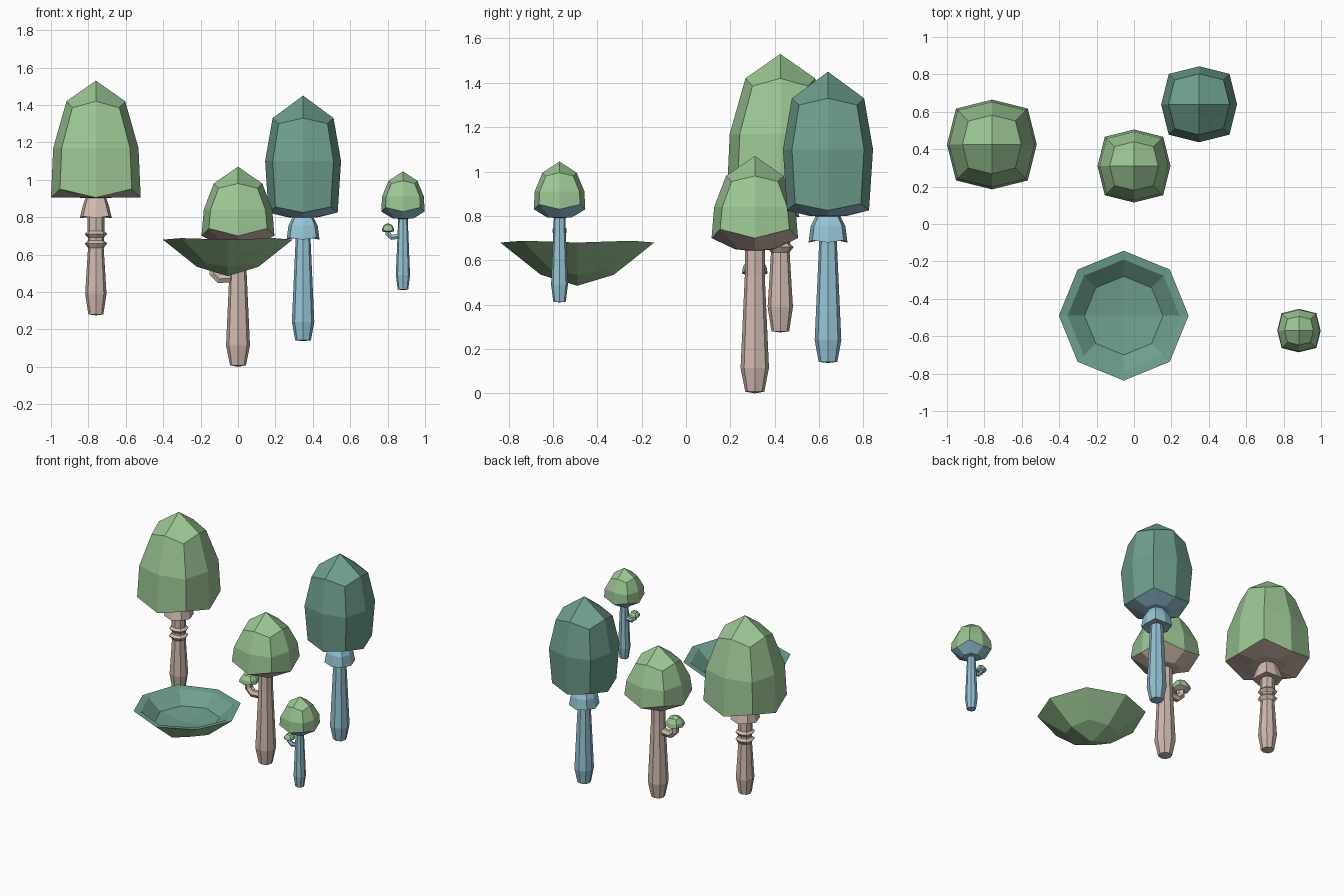
import bpy, bmesh

cube = bpy.data.objects.get("Cube")
if cube:
    bpy.data.objects.remove(cube)


def material(name, rgb):
    m = bpy.data.materials.new(name)
    m.use_nodes = True
    m.diffuse_color = (*rgb, 1)
    bsdf = next(n for n in m.node_tree.nodes if n.type == 'BSDF_PRINCIPLED')
    bsdf.inputs["Base Color"].default_value = (*rgb, 1)
    bsdf.inputs["Roughness"].default_value = 0.9
    return m


GREEN = material("leaf green", (0.33, 0.56, 0.295))
TEAL = material("dark teal", (0.16, 0.35, 0.27))
PINK = material("dusty pink", (0.63, 0.49, 0.43))
BLUE = material("pale blue", (0.30, 0.55, 0.66))

SQUARE = [(1, 0), (1, 1), (0, 1), (-1, 1), (-1, 0), (-1, -1), (0, -1), (1, -1)]


def solid(name, at, rings, bottom, top, mats, split=None, diag=0.8):
    """Eight-sided stack of (radius, height, corner lift) rings, ends closed by four quads.
    Bands from index split upward use the second material."""
    bm = bmesh.new()
    loops = []
    for r, z, lift in rings:
        loop = []
        for sx, sy in SQUARE:
            corner = sx != 0 and sy != 0
            k = r * diag if corner else r
            loop.append(bm.verts.new((sx * k, sy * k, z + (lift if corner else 0))))
        loops.append(loop)
    for band, (a, b) in enumerate(zip(loops, loops[1:])):
        for i in range(8):
            j = (i + 1) % 8
            f = bm.faces.new((a[i], a[j], b[j], b[i]))
            f.material_index = int(split is not None and band >= split)
    for loop, z, index in ((loops[0], bottom, 0), (loops[-1], top, int(split is not None))):
        tip = bm.verts.new((0, 0, z))
        for i in range(0, 8, 2):
            f = bm.faces.new((tip, loop[i], loop[i + 1], loop[(i + 2) % 8]))
            f.material_index = index
    bmesh.ops.recalc_face_normals(bm, faces=bm.faces)
    mesh = bpy.data.meshes.new(name)
    bm.to_mesh(mesh)
    bm.free()
    for m in mats:
        mesh.materials.append(m)
    obj = bpy.data.objects.new(name, mesh)
    obj.location = (at[0], at[1], 0)
    bpy.context.collection.objects.link(obj)
    return obj


def branch(name, at, points, radius, mat):
    """Bent tube lying in the x-z plane."""
    curve = bpy.data.curves.new(name + "_path", 'CURVE')
    curve.dimensions = '3D'
    curve.bevel_depth = radius
    curve.bevel_resolution = 1
    curve.use_fill_caps = True
    spline = curve.splines.new('POLY')
    spline.use_smooth = False
    spline.points.add(len(points) - 1)
    for p, (x, z) in zip(spline.points, points):
        p.co = (x, 0, z, 1)
    temp = bpy.data.objects.new(name + "_temp", curve)
    bpy.context.collection.objects.link(temp)
    bpy.context.view_layer.update()
    mesh = bpy.data.meshes.new_from_object(
        temp.evaluated_get(bpy.context.evaluated_depsgraph_get()))
    bpy.data.objects.remove(temp)
    mesh.materials.clear()
    mesh.materials.append(mat)
    obj = bpy.data.objects.new(name, mesh)
    obj.location = (at[0], at[1], 0)
    bpy.context.collection.objects.link(obj)


def sprout_cap(name, at, r, z, height, stem_mat):
    solid(name, at, [(r * .5, z - height * .12, 0), (r, z, height * .1),
                     (r * .92, z + height * .4, 0), (r * .6, z + height * .8, -height * .06)],
          z - height * .14, z + height, [stem_mat, GREEN], 1)


# Tall pink mushroom with ridged stem and collar
tall = (-0.76, 0.425)
solid("tall_stem", tall,
      [(.04, .28, 0), (.057, .39, 0), (.042, .635, 0), (.06, .66, 0), (.043, .675, 0),
       (.043, .69, 0), (.06, .71, 0), (.045, .725, 0), (.045, .81, 0)],
      .275, .82, [PINK], diag=.75)
solid("tall_collar", tall, [(.045, .80, 0), (.086, .795, .01), (.07, .86, 0), (.05, .92, 0)],
      .81, .92, [PINK])
solid("tall_cap", tall,
      [(.11, .905, 0), (.24, .905, .045), (.228, 1.17, 0), (.157, 1.42, -.035)],
      .90, 1.53, [PINK, GREEN], 1)

# Middle pink mushroom
middle = (0, 0.31)
solid("middle_stem", middle, [(.043, .008, 0), (.064, .115, 0), (.045, .53, 0), (.045, .66, 0)],
      0, .66, [PINK], diag=.75)
solid("middle_cap", middle,
      [(.09, .65, 0), (.195, .70, .04), (.183, .84, 0), (.13, .98, -.025)],
      .64, 1.07, [PINK, GREEN], 1)
branch("middle_branch", middle, [(-.02, .475), (-.10, .47), (-.13, .50), (-.13, .55)], .027, PINK)
sprout_cap("middle_sprout_cap", (-0.13, 0.31), .058, .54, .075, PINK)

# Blue mushroom with the long teal cap
long_at = (0.348, 0.64)
solid("long_stem", long_at, [(.042, .142, 0), (.06, .24, 0), (.04, .68, 0), (.04, .72, 0)],
      .137, .72, [BLUE], diag=.75)
solid("long_collar", long_at,
      [(.045, .69, 0), (.088, .68, .01), (.078, .755, 0), (.055, .80, 0)],
      .70, .81, [BLUE])
solid("long_cap", long_at,
      [(.085, .80, 0), (.185, .825, .03), (.203, 1.10, 0), (.163, 1.33, -.03)],
      .795, 1.45, [BLUE, TEAL], 1)

# Small blue mushroom
small = (0.882, -0.57)
solid("small_stem", small, [(.028, .413, 0), (.038, .49, 0), (.026, .78, 0), (.026, .80, 0)],
      .41, .80, [BLUE], diag=.75)
solid("small_cap", small,
      [(.055, .793, 0), (.116, .83, .022), (.112, .91, 0), (.077, .995, -.015)],
      .79, 1.045, [BLUE, GREEN], 1)
branch("small_branch", small, [(-.01, .70), (-.06, .692), (-.08, .71), (-.08, .735)], .016, BLUE)
sprout_cap("small_sprout_cap", (0.802, -0.57), .033, .725, .043, BLUE)

# Upturned shallow cap: green outside, teal hollow inside
solid("bowl_cap", (-0.055, -0.49),
      [(.165, .535, .02), (.347, .68, .008), (.30, .675, .005), (.21, .60, 0)],
      .485, .575, [GREEN, TEAL], 1, diag=.71)
